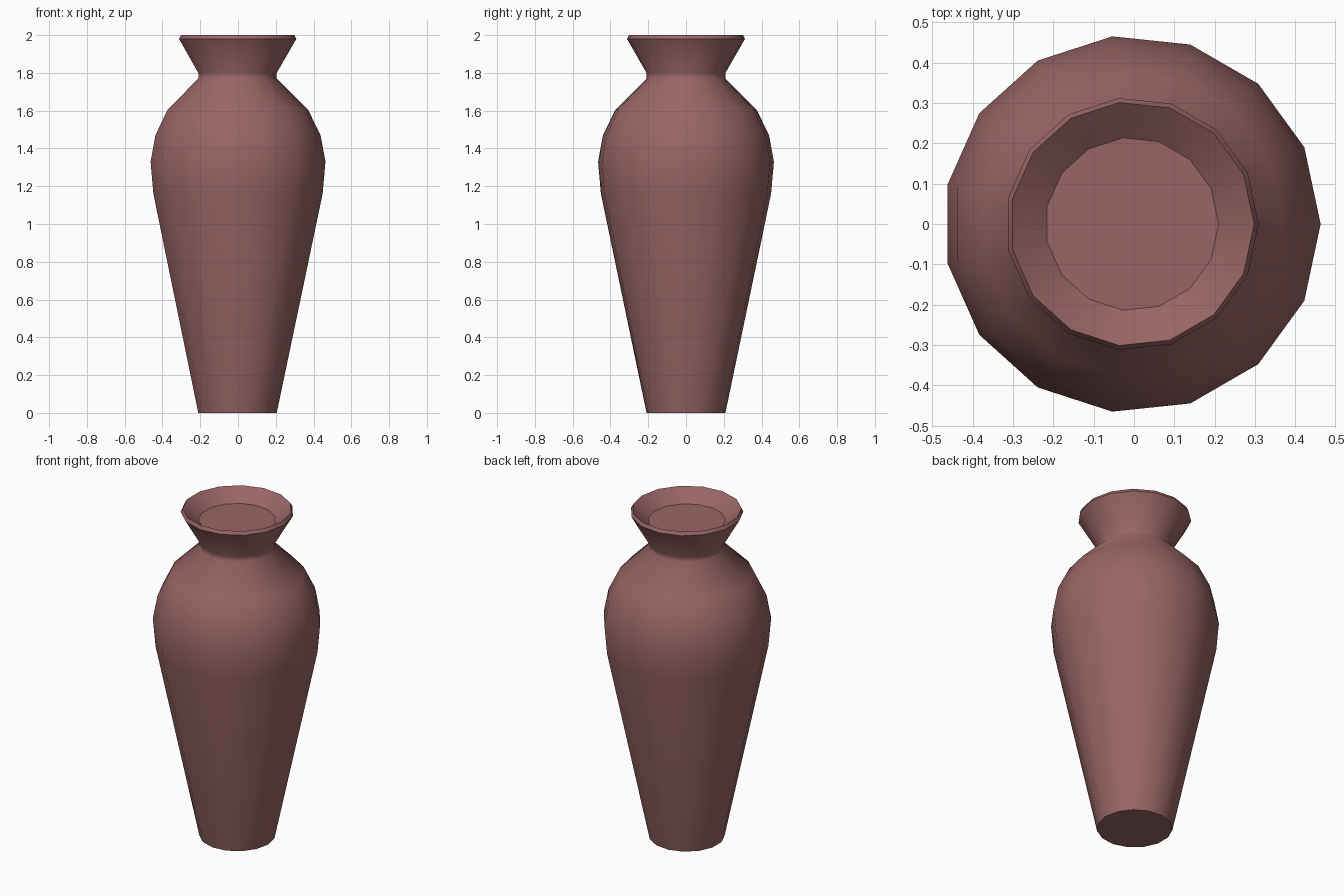
import bpy, bmesh, math

if "Cube" in bpy.data.objects:
    bpy.data.objects.remove(bpy.data.objects["Cube"])

SIDES = 15
# (radius, height, sharp ring)
PROFILE = [
    (0.21, 0.0, True),       # foot
    (0.453, 1.16, False),    # belly
    (0.468, 1.33, False),
    (0.442, 1.47, False),
    (0.376, 1.605, False),   # shoulder
    (0.21, 1.77, False),     # neck
    (0.21, 1.80, False),
    (0.314, 1.98, True),     # flared rim
    (0.303, 2.0, True),
    (0.215, 1.93, True),     # sunken mouth floor
]

bm = bmesh.new()
rings = []
for r, z, sharp in PROFILE:
    ring = []
    for i in range(SIDES):
        a = 2 * math.pi * i / SIDES
        ring.append(bm.verts.new((r * math.cos(a) - 0.005, r * math.sin(a), z)))
    rings.append(ring)

# walls between neighbouring rings
for lo, hi in zip(rings, rings[1:]):
    for i in range(SIDES):
        j = (i + 1) % SIDES
        bm.faces.new((lo[i], lo[j], hi[j], hi[i])).smooth = True

# base and mouth floor
bm.faces.new(rings[0][::-1])
bm.faces.new(rings[-1])

# crisp edges at foot, rim and mouth floor
for ring, (r, z, sharp) in zip(rings, PROFILE):
    if sharp:
        for i in range(SIDES):
            bm.edges.get((ring[i], ring[(i + 1) % SIDES])).smooth = False

mesh = bpy.data.meshes.new("vase")
bm.to_mesh(mesh)
bm.free()

clay = bpy.data.materials.new("clay")
clay.diffuse_color = (0.32, 0.13, 0.13, 1.0)
clay.use_nodes = True
clay.node_tree.nodes["Principled BSDF"].inputs["Base Color"].default_value = clay.diffuse_color
mesh.materials.append(clay)
vase = bpy.data.objects.new("vase", mesh)
bpy.context.collection.objects.link(vase)
